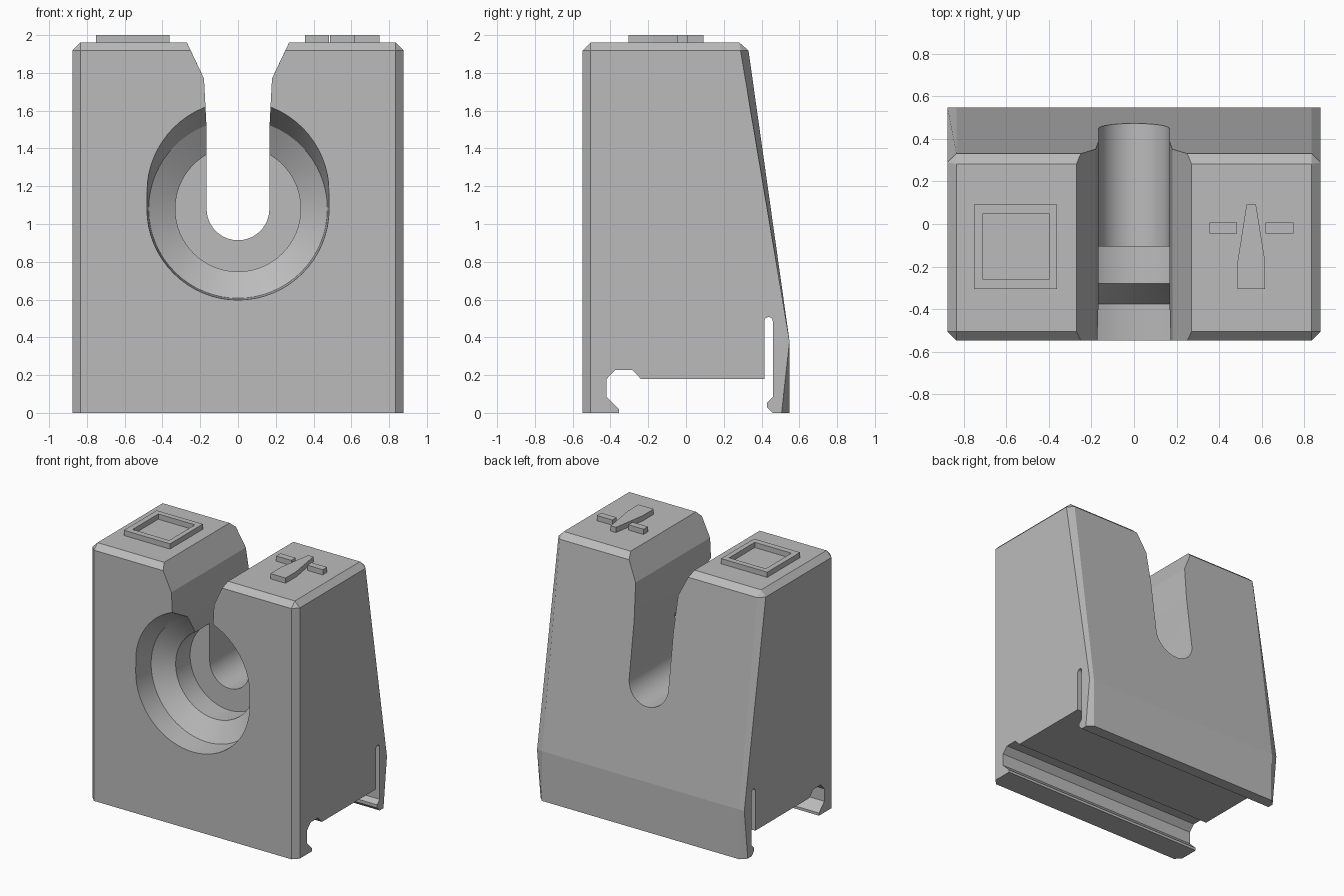
import bpy, bmesh, math

if "Cube" in bpy.data.objects:
    bpy.data.objects.remove(bpy.data.objects["Cube"])

grey = bpy.data.materials.new("light grey plastic")
grey.diffuse_color = (0.5, 0.5, 0.5, 1)
grey.use_nodes = True
grey.node_tree.nodes["Principled BSDF"].inputs["Base Color"].default_value = grey.diffuse_color


def make_object(name, bm):
    bmesh.ops.recalc_face_normals(bm, faces=bm.faces)
    mesh = bpy.data.meshes.new(name)
    bm.to_mesh(mesh)
    bm.free()
    mesh.materials.append(grey)
    obj = bpy.data.objects.new(name, mesh)
    bpy.context.collection.objects.link(obj)
    return obj


def loft(rings):
    """Solid skinned through rings that have equal point counts."""
    bm = bmesh.new()
    rows = [[bm.verts.new(p) for p in ring] for ring in rings]
    n = len(rows[0])
    for a, b in zip(rows, rows[1:]):
        for i in range(n):
            j = (i + 1) % n
            bm.faces.new((a[i], a[j], b[j], b[i]))
    bm.faces.new(rows[0])
    bm.faces.new(rows[-1])
    return bm


def prism_x(profile, x):
    return loft([[(s * x, y, z) for y, z in profile] for s in (-1, 1)])


def prism_y(profile, y0, y1):
    return loft([[(x, y, z) for x, z in profile] for y in (y0, y1)])


def prism_z(profile, z0, z1):
    return loft([[(x, y, z) for x, y in profile] for z in (z0, z1)])


def rect(x0, x1, y0, y1):
    return [(x0, y0), (x1, y0), (x1, y1), (x0, y1)]


def cut(target, cutter):
    mod = target.modifiers.new("cut", 'BOOLEAN')
    mod.operation = 'DIFFERENCE'
    mod.solver = 'EXACT'
    mod.object = cutter
    bpy.context.view_layer.objects.active = target
    bpy.ops.object.modifier_apply(modifier=mod.name)
    bpy.data.objects.remove(cutter)


# Block with sloped back; chamfer all edges except the base and the back crease
TOP, WIDTH = 1.96, 0.877
bm = prism_x([(-0.548, 0), (0.548, 0), (0.548, 0.38), (0.325, TOP)][:4] + [(-0.548, TOP)], WIDTH)
chamfered = []
for e in bm.edges:
    a, b = (v.co for v in e.verts)
    along_x = abs(a.x - b.x) > 0.1
    if (along_x and a.z > 1) or (not along_x and max(a.z, b.z) > 0.1
                                 and abs(a.x) > 0.1):
        chamfered.append(e)
bmesh.ops.bevel(bm, geom=chamfered, offset=0.042, offset_type='OFFSET',
                segments=1, profile=0.5, affect='EDGES')
body = make_object("body", bm)

# Rail channel with hooked front lip and flexible rear clip
arc = [(0.437 - 0.0225 * math.cos(t * math.pi / 8),
        0.485 + 0.0225 * math.sin(t * math.pi / 8)) for t in range(9)]
rail = [(-0.355, -0.1), (-0.355, 0.02), (-0.42, 0.085), (-0.42, 0.18),
        (-0.375, 0.227), (-0.285, 0.227), (-0.238, 0.179), (0.4145, 0.179)]
rail += arc + [(0.4595, 0.085), (0.43, 0.054), (0.43, 0.03), (0.46, 0.0), (0.46, -0.1)]
cut(body, make_object("rail_cutter", prism_x(rail, 1.2)))

# Stepped round recess in the front, its mouth stretched upward
CZ, N = 1.08, 64


def ring(y, r, lift=0.0):
    pts = []
    for i in range(N):
        a = 2 * math.pi * i / N
        up = lift if 0 < i < N // 2 else 0
        pts.append((r * math.cos(a), y, CZ + r * math.sin(a) + up))
    return pts


recess = loft([ring(-0.56, 0.483, 0.095), ring(-0.375, 0.473),
               ring(-0.28, 0.332), ring(-0.105, 0.332)])
cut(body, make_object("recess_cutter", recess))

# Through slot with round bottom and flared top
R = 0.166
right = [(R, 1.5), (0.18, 1.77), (0.27, TOP), (0.336, 2.1)]
slot = [(R * math.cos(a), CZ + R * math.sin(a))
        for a in (math.pi + math.pi * i / 32 for i in range(33))]
slot += right + [(-x, z) for x, z in reversed(right)]
cut(body, make_object("slot_cutter", prism_y(slot, -0.8, 0.8)))

# Raised square frame on the left shoulder
frame = bmesh.new()
outer = rect(-0.752, -0.362, -0.305, 0.092)
inner = rect(-0.71, -0.40, -0.26, 0.05)
loops = [[frame.verts.new((x, y, z)) for x, y in pts]
         for pts, z in ((outer, 1.955), (outer, 2.0), (inner, 2.0), (inner, 1.955))]
for k in range(4):
    a, b = loops[k], loops[(k + 1) % 4]
    for i in range(4):
        j = (i + 1) % 4
        frame.faces.new((a[i], a[j], b[j], b[i]))
make_object("square_frame", frame)

# Raised tapered marker with two side bars on the right shoulder
marker = [(0.487, -0.305), (0.616, -0.305), (0.616, -0.175),
          (0.573, 0.092), (0.529, 0.092), (0.487, -0.175)]
make_object("marker_stem", prism_z(marker, 1.955, 2.0))
for name, x0, x1 in (("marker_bar_inner", 0.355, 0.483),
                     ("marker_bar_outer", 0.618, 0.749)):
    make_object(name, prism_z(rect(x0, x1, -0.045, 0.007), 1.955, 2.0))

# Smooth the round cuts, keep every chamfer and crease sharp
bpy.ops.object.select_all(action='DESELECT')
body.select_set(True)
bpy.context.view_layer.objects.active = body
bpy.ops.object.shade_smooth_by_angle(angle=math.radians(7))
